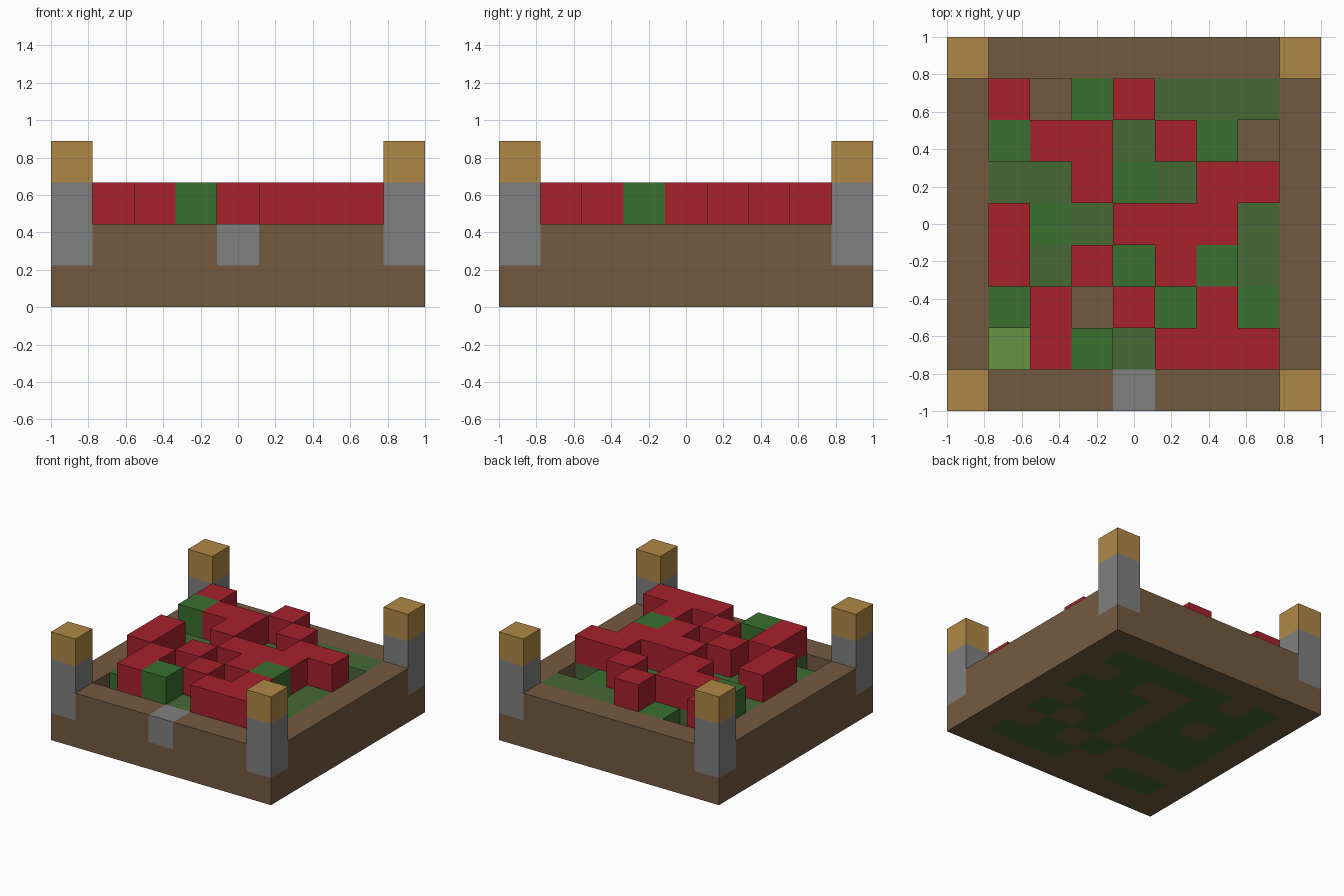
import bpy
import bmesh
import math
from mathutils import Vector

cube = bpy.data.objects.get("Cube")
if cube:
    bpy.data.objects.remove(cube, do_unlink=True)

CELL = 2 / 9


def linear(c):
    c /= 255
    return c / 12.92 if c <= 0.04045 else ((c + 0.055) / 1.055) ** 2.4


def material(name, rgb):
    mat = bpy.data.materials.new(name)
    colour = [linear(c) for c in rgb] + [1]
    mat.use_nodes = True
    mat.diffuse_color = colour
    mat.node_tree.nodes["Principled BSDF"].inputs["Base Color"].default_value = colour
    return mat


MATS = {
    "soil": material("brown_soil", (116, 90, 65)),
    "stone": material("grey_stone", (128, 128, 128)),
    "wood": material("tan_wood", (176, 136, 70)),
    "flower": material("red_flower", (168, 33, 45)),
    "leaf": material("bright_green_leaf", (58, 112, 46)),
    "grass": material("dull_green_grass", (70, 104, 54)),
    "sprout": material("light_green_sprout", (100, 148, 68)),
}
SLOTS = list(MATS)

# Planting plan from back to front: R flower, T tall leaf, L low leaf,
# D grass, B bare pit, S sprout in a pit
PLAN = ["RBLRDDD",
        "TRRDRLB",
        "DDRLDRR",
        "RLDRRRD",
        "RDRLRTD",
        "LRBRLRL",
        "SRTDRRR"]

# Roots showing on the underside
ROOTS = ["g.ggggg",
         "ggg..g.",
         "g.g.ggg",
         "ggg.gg.",
         "ggg.g.g",
         "...g.g.",
         "gg..ggg"]

blocks = {}   # grid position -> (part, colour)

# Base slab and raised rim
for x in range(9):
    for y in range(9):
        blocks[x, y, 0] = ("base_slab", "soil")
        if x in (0, 8) or y in (0, 8):
            blocks[x, y, 1] = ("rim", "soil")

# Corner posts with wooden caps, and the front step
for x in (0, 8):
    for y in (0, 8):
        for z in (1, 2):
            blocks[x, y, z] = ("corner_posts", "stone")
        blocks[x, y, 3] = ("post_caps", "wood")
blocks[4, 0, 1] = ("front_step", "stone")

# Plants in the bed
for row, line in enumerate(PLAN):
    for col, kind in enumerate(line):
        x, y = col + 1, 7 - row
        if kind == "S":
            blocks[x, y, 0] = ("base_slab", "sprout")
        if kind in "RD":
            blocks[x, y, 1] = ("grass_bed", "grass")
        if kind in "LT":
            blocks[x, y, 1] = ("leaves", "leaf")
        if kind == "T":
            blocks[x, y, 2] = ("leaves", "leaf")
        if kind == "R":
            blocks[x, y, 2] = ("flowers", "flower")


def has_root(x, y):
    return 0 < x < 8 and 0 < y < 8 and ROOTS[7 - y][x - 1] == "g"


def add_face(bm, pos, axis, sign, colour):
    """Add one square side of a block, facing outwards."""
    normal = Vector((0, 0, 0))
    normal[axis] = sign
    u = Vector((0, 0, 0))
    u[(axis + 1) % 3] = 0.5
    v = normal.cross(u)
    centre = Vector((pos[0] - 4, pos[1] - 4, pos[2] + 0.5)) + normal / 2
    corners = (centre - u - v, centre + u - v, centre + u + v, centre - u + v)
    face = bm.faces.new([bm.verts.new(c * CELL) for c in corners])
    face.material_index = SLOTS.index(colour)


def build_part(part):
    bm = bmesh.new()
    for pos, (owner, colour) in blocks.items():
        if owner != part:
            continue
        for axis in range(3):
            for sign in (-1, 1):
                near = list(pos)
                near[axis] += sign
                if tuple(near) in blocks:
                    continue
                below = axis == 2 and sign < 0
                tint = colour
                if below and part == "base_slab":
                    tint = "grass" if has_root(pos[0], pos[1]) else "soil"
                add_face(bm, pos, axis, sign, tint)
    # Join neighbouring squares into larger flat faces
    bmesh.ops.remove_doubles(bm, verts=bm.verts, dist=0.001)
    bmesh.ops.dissolve_limit(bm, angle_limit=math.radians(1), verts=bm.verts,
                             edges=bm.edges, delimit={"MATERIAL"})
    mesh = bpy.data.meshes.new(part)
    for mat in MATS.values():
        mesh.materials.append(mat)
    bm.to_mesh(mesh)
    bm.free()
    bpy.context.collection.objects.link(bpy.data.objects.new(part, mesh))


for part in sorted({owner for owner, _ in blocks.values()}):
    build_part(part)
